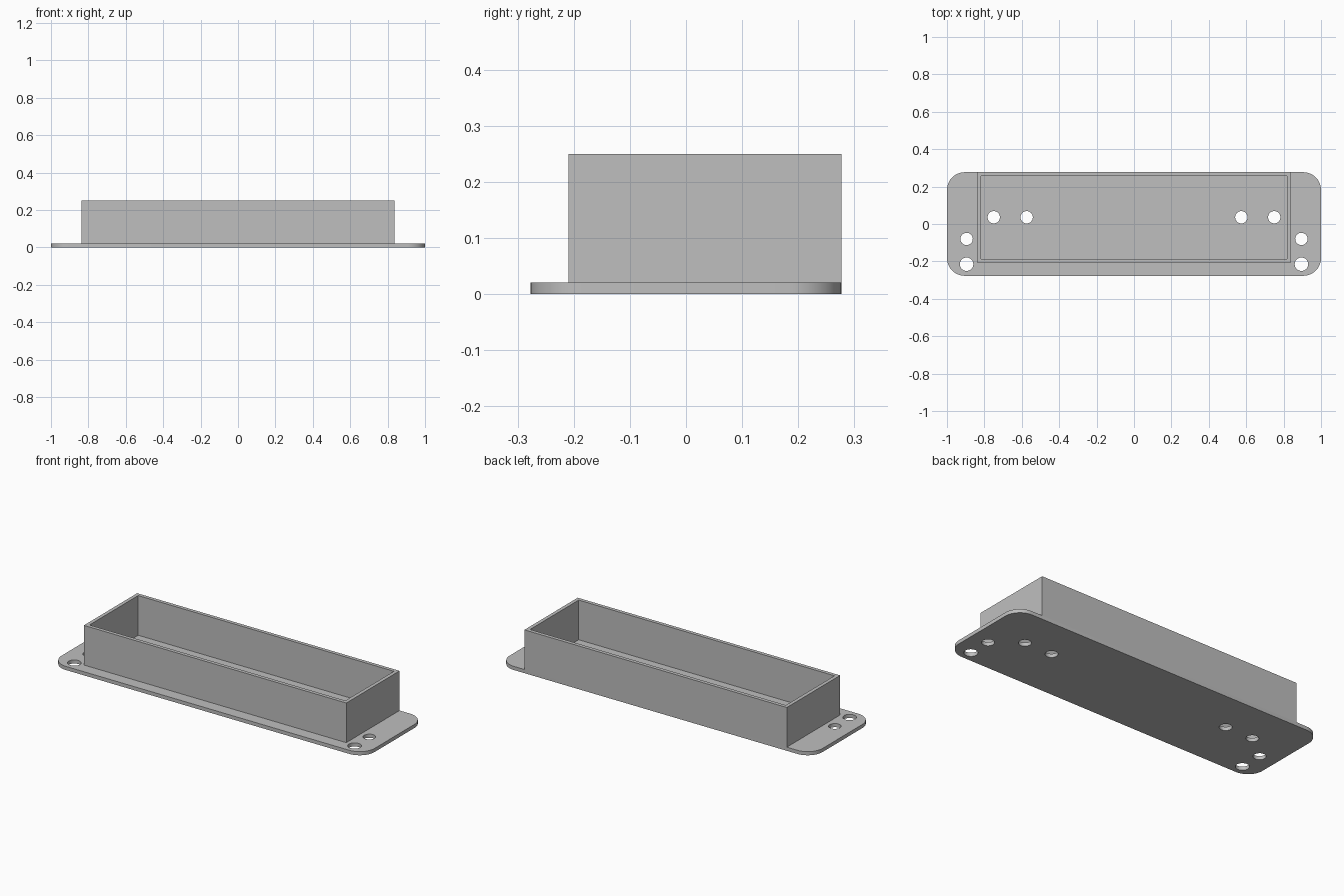
import bpy
import bmesh
from math import cos, sin, pi, radians

cube = bpy.data.objects.get("Cube")
if cube:
    bpy.data.objects.remove(cube, do_unlink=True)

PLATE_TOP = 0.021
HEIGHT = 0.25
HALF_DEPTH = 0.277

grey = bpy.data.materials.new("plain grey")
grey.use_nodes = True
colour = (0.52, 0.52, 0.52, 1)
grey.diffuse_color = colour
for node in grey.node_tree.nodes:
    if node.type == 'BSDF_PRINCIPLED':
        node.inputs["Base Color"].default_value = colour


def arc(x, y, radius, start, sweep, steps):
    return [(x + radius * cos(start + sweep * i / steps),
             y + radius * sin(start + sweep * i / steps)) for i in range(steps + 1)]


def circle(x, y, radius):
    return arc(x, y, radius, 0, 2 * pi, 32)[:-1]


def rectangle(half_x, y0, y1):
    return [(-half_x, y0), (half_x, y0), (half_x, y1), (-half_x, y1)]


def rounded_rectangle(half_x, half_y, radius):
    corners = [(1, 1), (-1, 1), (-1, -1), (1, -1)]
    points = []
    for i, (sx, sy) in enumerate(corners):
        points += arc(sx * (half_x - radius), sy * (half_y - radius),
                      radius, i * pi / 2, pi / 2, 12)
    return points


def extrude_outline(name, loops, z0, z1):
    """Solid between two heights; loops after the first are openings."""
    bm = bmesh.new()
    rings = []
    for z in (z0, z1):
        level = [[bm.verts.new((x, y, z)) for x, y in loop] for loop in loops]
        edges = [bm.edges.new((ring[i - 1], ring[i]))
                 for ring in level for i in range(len(ring))]
        bmesh.ops.triangle_fill(bm, edges=edges, use_beauty=True, normal=(0, 0, 1))
        rings.append(level)
    for low, high in zip(*rings):
        for i in range(len(low)):
            bm.faces.new((low[i - 1], low[i], high[i], high[i - 1]))
    bmesh.ops.recalc_face_normals(bm, faces=bm.faces)
    mesh = bpy.data.meshes.new(name)
    bm.to_mesh(mesh)
    bm.free()
    mesh.materials.append(grey)
    obj = bpy.data.objects.new(name, mesh)
    bpy.context.collection.objects.link(obj)
    bpy.ops.object.select_all(action='DESELECT')
    obj.select_set(True)
    bpy.context.view_layer.objects.active = obj
    bpy.ops.object.shade_smooth_by_angle(angle=radians(30))
    return obj


# Mounting plate with rounded corners and mirrored screw holes
holes = [(0.75, 0.036, 0.033), (0.574, 0.036, 0.033),
         (0.895, -0.08, 0.033), (0.895, -0.215, 0.036)]
outline = [rounded_rectangle(1.0, HALF_DEPTH, 0.095)]
outline += [circle(side * x, y, r) for side in (-1, 1) for x, y, r in holes]
extrude_outline("base_plate", outline, 0, PLATE_TOP)

# Open box walls, flush with the back edge of the plate
WALL = 0.021
extrude_outline("box_walls",
                [rectangle(0.838, -0.209, HALF_DEPTH),
                 rectangle(0.838 - WALL, -0.209 + WALL, HALF_DEPTH - WALL)],
                PLATE_TOP, HEIGHT)
